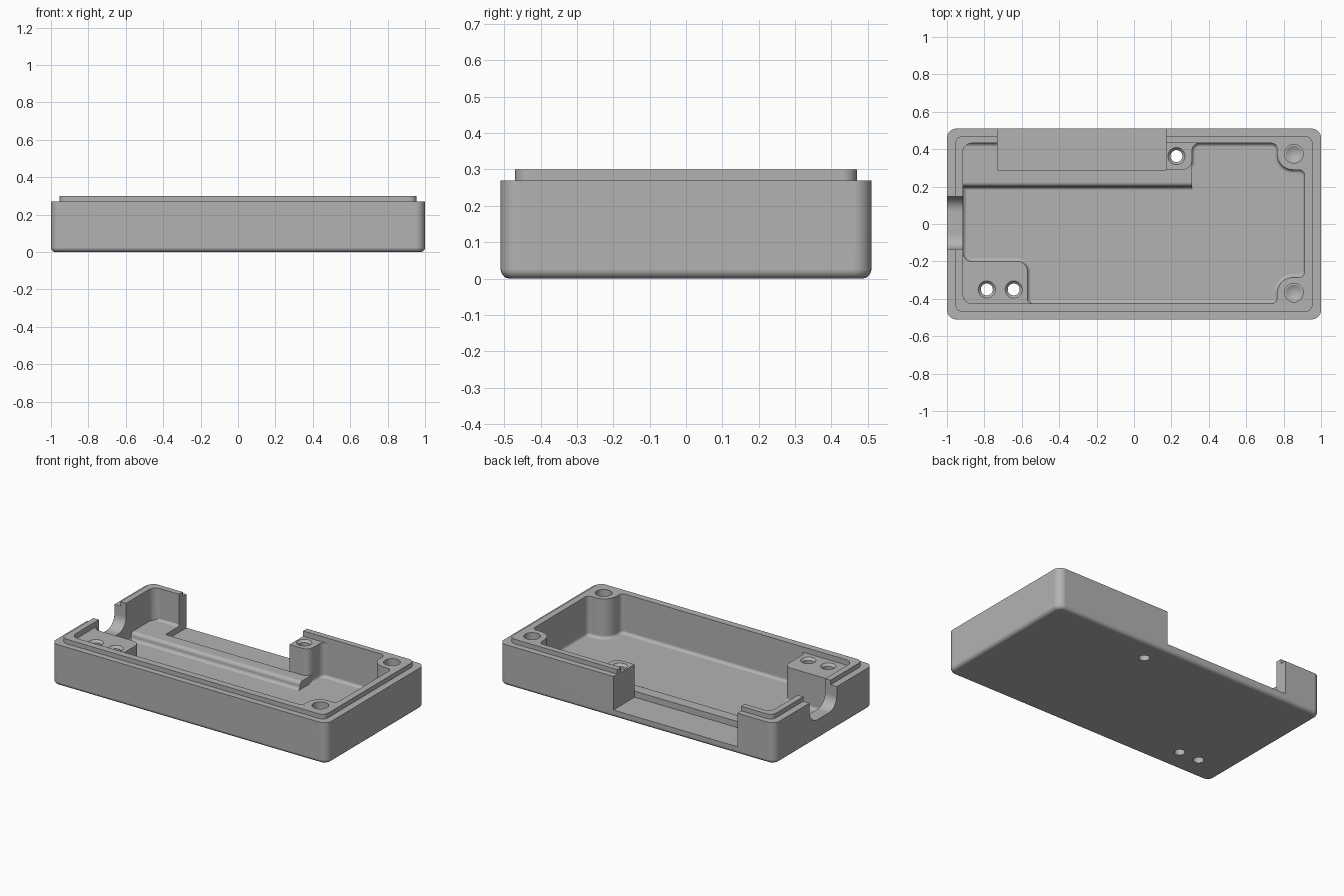
import bpy, bmesh, math
from mathutils import Vector, Matrix

cube = bpy.data.objects.get("Cube")
if cube:
    bpy.data.objects.remove(cube, do_unlink=True)

grey = bpy.data.materials.new("plain grey")
grey.use_nodes = True
colour = (0.45, 0.45, 0.45, 1)
grey.diffuse_color = colour
grey.node_tree.nodes["Principled BSDF"].inputs["Base Color"].default_value = colour


def rounded(corners, steps=8):
    """Replace each (x, y, radius) corner by an arc."""
    out = []
    for i, c in enumerate(corners):
        p = Vector(c[:2])
        r = c[2] if len(c) > 2 else 0
        if not r:
            out.append(p)
            continue
        a = (Vector(corners[i - 1][:2]) - p).normalized()
        b = (Vector(corners[(i + 1) % len(corners)][:2]) - p).normalized()
        centre = p + (a + b) * r
        for k in range(steps + 1):
            t = math.pi / 2 * k / steps
            out.append(centre - b * r * math.cos(t) - a * r * math.sin(t))
    return out


def rect(x0, x1, y0, y1, r=0):
    return [(x0, y0, r), (x1, y0, r), (x1, y1, r), (x0, y1, r)]


def make(name, bm, matrix=None):
    bmesh.ops.recalc_face_normals(bm, faces=bm.faces)
    if matrix:
        bm.transform(matrix)
    mesh = bpy.data.meshes.new(name)
    bm.to_mesh(mesh)
    bm.free()
    mesh.materials.append(grey)
    obj = bpy.data.objects.new(name, mesh)
    bpy.context.collection.objects.link(obj)
    return obj


def prism(name, corners, low, high, bevel=0, matrix=None):
    """Extrude an outline, optionally rounding its lower rim."""
    bm = bmesh.new()
    base = bm.faces.new([bm.verts.new((p.x, p.y, low)) for p in rounded(corners)])
    rim = list(base.edges)
    res = bmesh.ops.extrude_face_region(bm, geom=[base], use_keep_orig=True)
    top = [v for v in res["geom"] if isinstance(v, bmesh.types.BMVert)]
    bmesh.ops.translate(bm, verts=top, vec=(0, 0, high - low))
    bmesh.ops.recalc_face_normals(bm, faces=bm.faces)
    if bevel:
        bmesh.ops.bevel(bm, geom=rim, offset=bevel, segments=5,
                        profile=0.5, affect="EDGES")
    return make(name, bm, matrix)


def cone(name, x, y, low, high, r_low, r_high):
    bm = bmesh.new()
    bmesh.ops.create_cone(bm, cap_ends=True, segments=32, radius1=r_low,
                          radius2=r_high, depth=high - low)
    return make(name, bm, Matrix.Translation((x, y, (low + high) / 2)))


def combine(target, tool, operation="DIFFERENCE"):
    mod = target.modifiers.new("combine", "BOOLEAN")
    mod.operation, mod.solver, mod.object = operation, "EXACT", tool
    bpy.context.view_layer.objects.active = target
    bpy.ops.object.modifier_apply(modifier=mod.name)
    bpy.data.objects.remove(tool, do_unlink=True)


# Maps an outline's (x, y) to model (y, z), extruded along x
ALONG_X = Matrix(((0, 0, 1, 0), (1, 0, 0, 0), (0, 1, 0, 0), (0, 0, 0, 1)))

# Outer shell and raised lip
case = prism("case_bottom", rect(-1, 1, -0.51, 0.51, 0.05), 0, 0.27, 0.025)
combine(case, prism("lip", rect(-0.955, 0.955, -0.47, 0.47, 0.04), 0.15, 0.3), "UNION")

# Cavity, leaving corner bosses and screw blocks standing
cavity = [(-0.57, -0.425, 0.03), (0.765, -0.425, 0.03), (0.765, -0.285, 0.085),
          (0.912, -0.285, 0.03), (0.912, 0.29, 0.03), (0.765, 0.29, 0.085),
          (0.765, 0.432, 0.03), (0.31, 0.432, 0.04), (0.31, 0.29, 0.05),
          (0.1, 0.29), (0.1, 0.432), (-0.915, 0.432, 0.05),
          (-0.915, -0.2, 0.05), (-0.57, -0.2, 0.05)]
combine(case, prism("cavity", cavity, 0.04, 0.4, 0.02))

# Raised shelf with a rounded step along the back
shelf = [(0.45, 0.02), (0.45, 0.12), (0.433, 0.12), (0.433, 0.09, 0.02),
         (0.2, 0.09, 0.024), (0.2, 0.039, 0.024), (0.15, 0.039), (0.15, 0.02)]
combine(case, prism("shelf", shelf, -0.95, 0.31, 0, ALONG_X), "UNION")

# Lowered tops of the screw blocks
combine(case, prism("front_ledge", rect(-0.915, -0.5, -0.425, -0.1, 0.05), 0.265, 0.4))
combine(case, prism("back_ledge", rect(0.1, 0.38, 0.2, 0.432), 0.265, 0.4))

# Back opening and rounded cable slot
combine(case, prism("back_opening", rect(-0.73, 0.17, 0.29, 0.6), 0.05, 0.4))
combine(case, prism("cable_slot", rect(-0.135, 0.147, 0.13, 0.5, 0.08), -1.1, -0.9, 0, ALONG_X))

# Through holes with a flared mouth
for x, y in ((-0.787, -0.35), (-0.643, -0.35), (0.227, 0.363)):
    combine(case, cone("through_hole", x, y, -0.1, 0.4, 0.032, 0.032))
    combine(case, cone("hole_mouth", x, y, 0.25, 0.28, 0.032, 0.06))

# Blind boss holes with drilled points
for y in (0.375, -0.367):
    combine(case, cone("boss_hole", 0.855, y, 0.1, 0.4, 0.05, 0.05))
    combine(case, cone("boss_hole_point", 0.855, y, 0.075, 0.105, 0, 0.05))

# Smooth fillets, crisp edges
bpy.ops.object.select_all(action="DESELECT")
case.select_set(True)
bpy.context.view_layer.objects.active = case
bpy.ops.object.shade_smooth_by_angle(angle=math.radians(30))
weighted = case.modifiers.new("even_shading", "WEIGHTED_NORMAL")
weighted.keep_sharp = True
